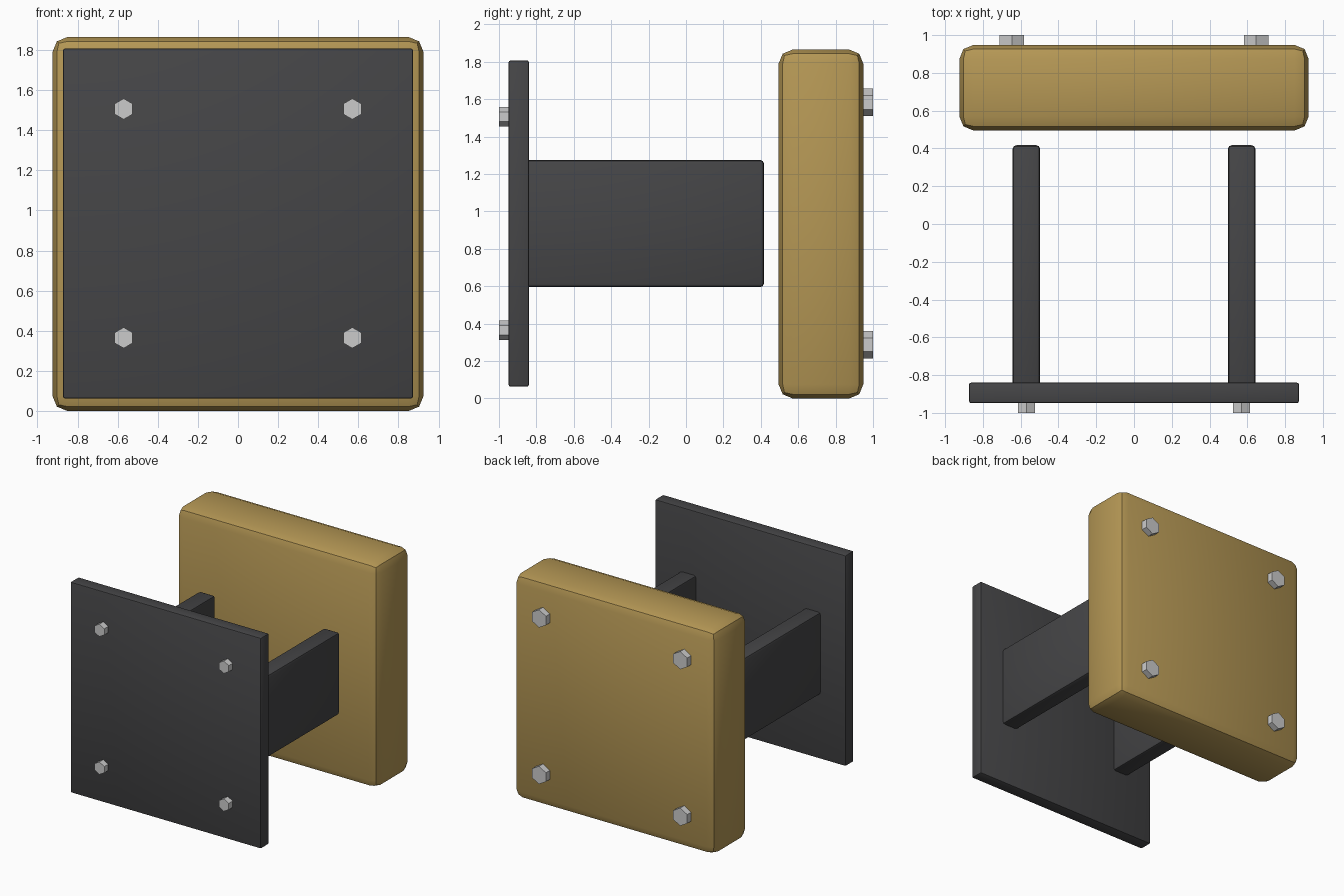
import bpy
import math

if "Cube" in bpy.data.objects:
    bpy.data.objects.remove(bpy.data.objects["Cube"])


def material(name, rgb):
    m = bpy.data.materials.new(name)
    m.diffuse_color = (*rgb, 1)
    m.use_nodes = True
    m.node_tree.nodes["Principled BSDF"].inputs["Base Color"].default_value = m.diffuse_color
    return m


DARK = material("dark_metal", (0.06, 0.06, 0.063))
TAN = material("tan_pad", (0.46, 0.31, 0.09))


def box(name, lo, hi, bevel, mat):
    bpy.ops.mesh.primitive_cube_add(size=1, location=[(a + b) / 2 for a, b in zip(lo, hi)])
    ob = bpy.context.object
    ob.name = name
    ob.scale = [b - a for a, b in zip(lo, hi)]
    bpy.ops.object.transform_apply(location=False, rotation=False, scale=True)
    ob.data.materials.append(mat)
    mod = ob.modifiers.new("bevel", "BEVEL")
    mod.width = bevel
    mod.segments = 2
    bpy.ops.object.modifier_apply(modifier=mod.name)
    bpy.ops.object.shade_smooth_by_angle(angle=math.radians(30))
    return ob


def bolt(name, x, z, y0, y1, radius):
    # hexagonal head with a corner pointing up
    bpy.ops.mesh.primitive_cylinder_add(vertices=6, radius=radius, depth=y1 - y0,
                                        location=(x, (y0 + y1) / 2, z),
                                        rotation=(math.pi / 2, 0, 0))
    bpy.context.object.name = name


# thick rounded block at the back
box("bumper_block", (-0.925, 0.495, 0), (0.925, 0.948, 1.865), 0.075, TAN)

# thin mounting plate at the front
box("mounting_plate", (-0.873, -0.948, 0.063), (0.873, -0.84, 1.807), 0.01, DARK)

for side, label in ((-1, "left"), (1, "right")):
    # arm running back from the plate
    x = side * 0.57
    box(f"{label}_arm", (x - 0.073, -0.94, 0.595), (x + 0.073, 0.417, 1.275), 0.02, DARK)
    # bolts on the plate and on the block
    for z, level in ((0.365, "lower"), (1.506, "upper")):
        bolt(f"plate_bolt_{label}_{level}", x, z, -1.0, -0.93, 0.052)
    for z, level in ((0.287, "lower"), (1.583, "upper")):
        bolt(f"block_bolt_{label}_{level}", side * 0.647, z, 0.93, 1.0, 0.074)
